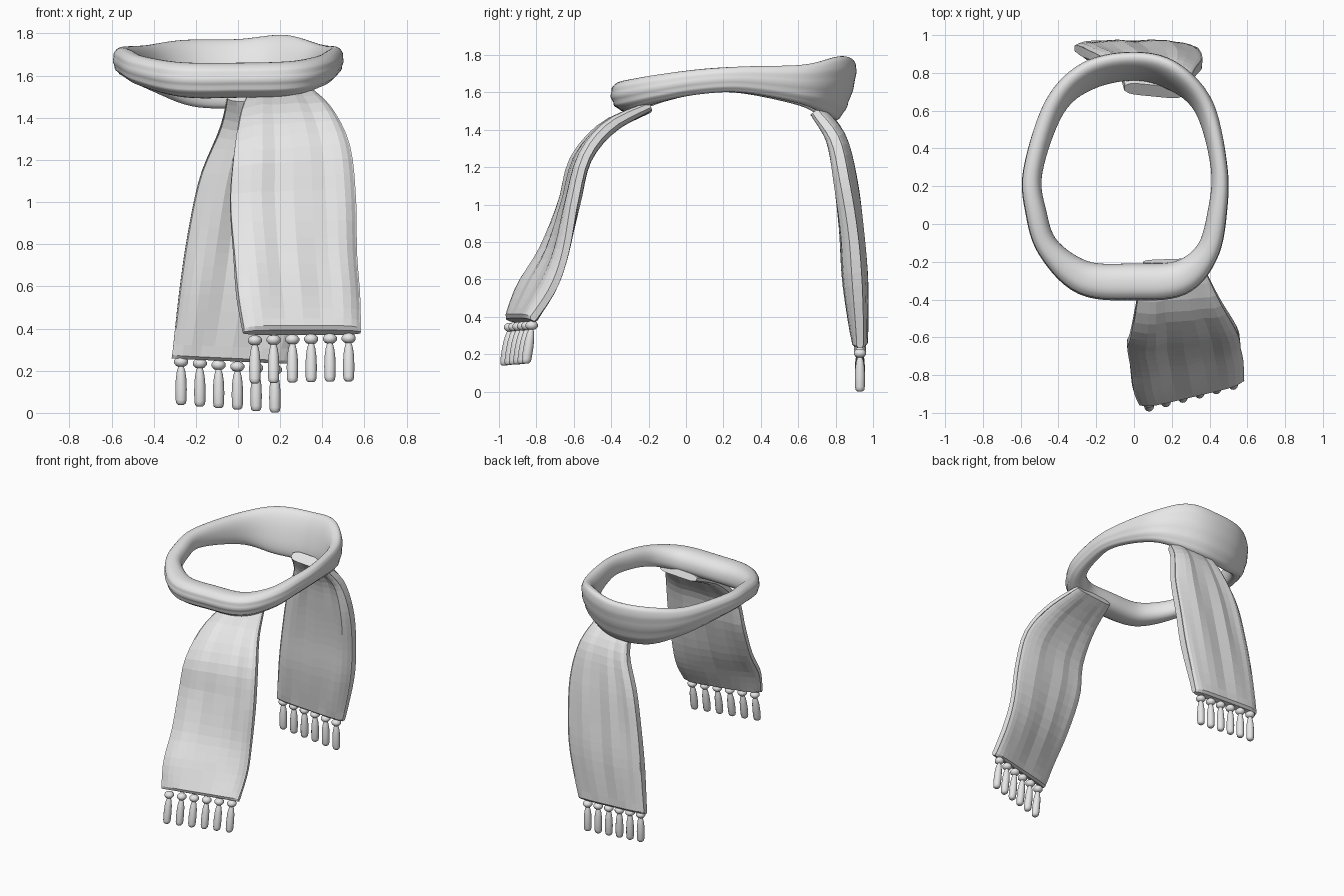
import bpy, bmesh, math
from mathutils import Vector

if "Cube" in bpy.data.objects:
    bpy.data.objects.remove(bpy.data.objects["Cube"], do_unlink=True)

wool = bpy.data.materials.new("grey wool")
wool.use_nodes = True
GREY = (0.8, 0.8, 0.8, 1)
wool.diffuse_color = GREY
wool.node_tree.nodes["Principled BSDF"].inputs["Base Color"].default_value = GREY


def spline(points, count, closed=False):
    """Smooth samples through tuples of any length."""
    pts = [Vector(p) for p in points]
    n = len(pts)
    spans = n if closed else n - 1
    pick = (lambda i: pts[i % n]) if closed else (lambda i: pts[max(0, min(n - 1, i))])
    result = []
    for k in range(count):
        t = k * spans / (count if closed else count - 1)
        i = min(int(t), spans - 1)
        t -= i
        a, b, c, d = (pick(i + j) for j in (-1, 0, 1, 2))
        result.append(b + (c - a) * (t / 2) + (a * 2 - b * 5 + c * 4 - d) * (t * t / 2)
                      + (b * 3 - a - c * 3 + d) * (t ** 3 / 2))
    return result


def loft(name, rings, loop=False, smooth=False):
    """Skin a list of equal closed rings; cap the ends unless they loop."""
    bm = bmesh.new()
    rows = [[bm.verts.new(p) for p in ring] for ring in rings]
    n = len(rows[0])
    pairs = list(zip(rows, rows[1:])) + ([(rows[-1], rows[0])] if loop else [])
    for a, b in pairs:
        for j in range(n):
            k = (j + 1) % n
            bm.faces.new((a[j], a[k], b[k], b[j]))
    if not loop:
        bm.faces.new(rows[0])
        bm.faces.new(rows[-1])
    bmesh.ops.recalc_face_normals(bm, faces=bm.faces)
    mesh = bpy.data.meshes.new(name)
    bm.to_mesh(mesh)
    bm.free()
    mesh.materials.append(wool)
    obj = bpy.data.objects.new(name, mesh)
    bpy.context.collection.objects.link(obj)
    if smooth:
        bpy.ops.object.select_all(action="DESELECT")
        obj.select_set(True)
        bpy.context.view_layer.objects.active = obj
        bpy.ops.object.shade_smooth_by_angle(angle=math.radians(50))


def power(v, e):
    return math.copysign(abs(v) ** e, v)


# Neck loop: x, y, z, half thickness, half height
stations = [
    (0, -.305, 1.578, .095, .083), (.24, -.285, 1.585, .09, .083),
    (.385, -.15, 1.62, .062, .074), (.44, .06, 1.655, .05, .067),
    (.45, .3, 1.668, .043, .07), (.37, .62, 1.643, .05, .105),
    (.2, .785, 1.635, .056, .158), (0, .835, 1.61, .056, .163),
    (-.24, .785, 1.612, .058, .157), (-.42, .62, 1.636, .054, .108),
    (-.535, .28, 1.667, .05, .07), (-.518, .06, 1.655, .054, .067),
    (-.45, -.13, 1.62, .06, .072), (-.26, -.285, 1.58, .088, .083)]
COUNT = 98
samples = spline(stations, COUNT, True)
rings = []
for i, s in enumerate(samples):
    ahead, behind = samples[(i + 1) % COUNT], samples[i - 1]
    out = Vector((ahead[1] - behind[1], behind[0] - ahead[0], 0)).normalized()
    flare = .1 + .17 * (s[4] - .07) / .085
    ring = []
    for j in range(40):
        a = math.tau * j / 40
        # Soft folds run round the lower outer side
        fold = max(0, math.cos(a + .5)) * .05 * math.cos(11 * a)
        dz = s[4] * power(math.sin(a), .88)
        dr = s[3] * (power(math.cos(a), .88) + fold) + flare * dz
        ring.append(Vector(s[:3]) + out * dr + Vector((0, 0, dz)))
    rings.append(ring)
loft("neck_loop", rings, loop=True, smooth=True)


def tail(name, right_edge, left_edge, widths, wave):
    """Hanging panel between two edge paths, padded by widths, with lengthwise pleats."""
    rows, cols = 22, 14
    a_pts, b_pts = spline(right_edge, rows), spline(left_edge, rows)
    halves = spline([(w, 0) for w in widths], rows)
    mids = [(a + b) / 2 for a, b in zip(a_pts, b_pts)]
    rings = []
    for i in range(rows):
        a, b = a_pts[i], b_pts[i]
        along = mids[min(i + 1, rows - 1)] - mids[max(i - 1, 0)]
        normal = (b - a).cross(along).normalized()
        t = i / (rows - 1)
        half = halves[i][0]
        front, back = [], []
        for j in range(cols + 1):
            u = .5 - .5 * power(math.cos(math.pi * j / cols), .8)
            edge = max(.2, 1 - abs(2 * u - 1) ** 7) ** .5
            pleat = wave * math.sin(math.pi * t) ** .6 * math.sin(u * 18 + t * 2)
            base = a.lerp(b, u)
            front.append(base + normal * (half * edge + pleat * .6))
            back.append(base + normal * (pleat - half * edge))
        rings.append(front + back[::-1])
    # Rounded hem below the last row
    drop = (mids[-1] - mids[-2]).normalized()
    across = (b_pts[-1] - a_pts[-1]).normalized()
    hem = []
    for p in rings[-1]:
        spine = a_pts[-1] + across * (p - a_pts[-1]).dot(across)
        hem.append(spine.lerp(p, .6) + drop * .016)
    rings.append(hem)
    loft(name, rings)


tail("front_tail",
     [(.05, -.2, 1.51), (.01, -.43, 1.405), (-.02, -.595, 1.22), (-.036, -.65, 1.0),
      (-.018, -.762, .75), (-.002, -.885, .56), (.025, -.945, .395)],
     [(.35, -.19, 1.53), (.45, -.395, 1.425), (.53, -.53, 1.26), (.558, -.595, 1.02),
      (.562, -.645, .75), (.575, -.71, .56), (.58, -.815, .395)],
     (.025, .038, .04, .042, .042, .044, .042), .008)
tail("back_tail",
     [(-.05, .72, 1.50), (-.085, .81, 1.35), (-.18, .86, 1.12), (-.238, .885, .85),
      (-.278, .905, .58), (-.312, .93, .275)],
     [(.26, .69, 1.50), (.32, .8, 1.35), (.36, .85, 1.12), (.35, .89, .85),
      (.32, .91, .58), (.24, .93, .25)],
     (.038, .05, .056, .058, .062, .042), .014)


# Tassels: a flattened bead above a strand that widens to a rounded end
BEAD = [(.008, .024), (.022, .02), (.033, .007), (.033, -.007), (.022, -.02), (.008, -.024)]
STRAND = [(.012, -.015), (.015, -.028), (.02, -.045), (.025, -.08), (.027, -.13),
          (.026, -.18), (.023, -.196), (.014, -.204)]


def lathe(name, profile, top, lean):
    rings = []
    for r, z in profile:
        centre = top + Vector((0, lean * z, z))
        rings.append([centre + Vector((r * math.cos(math.tau * k / 12),
                                       r * math.sin(math.tau * k / 12), 0))
                      for k in range(12)])
    loft(name, rings, smooth=True)


def fringe(side, start, end, lean):
    for i in range(6):
        top = Vector(start).lerp(Vector(end), i / 5)
        lathe(f"{side}_tassel_bead_{i + 1}", BEAD, top, 0)
        lathe(f"{side}_tassel_strand_{i + 1}", STRAND, top, lean)


fringe("front", (.08, -.94, .344), (.525, -.825, .354), .15)
fringe("back", (-.27, .93, .242), (.175, .93, .205), 0)
